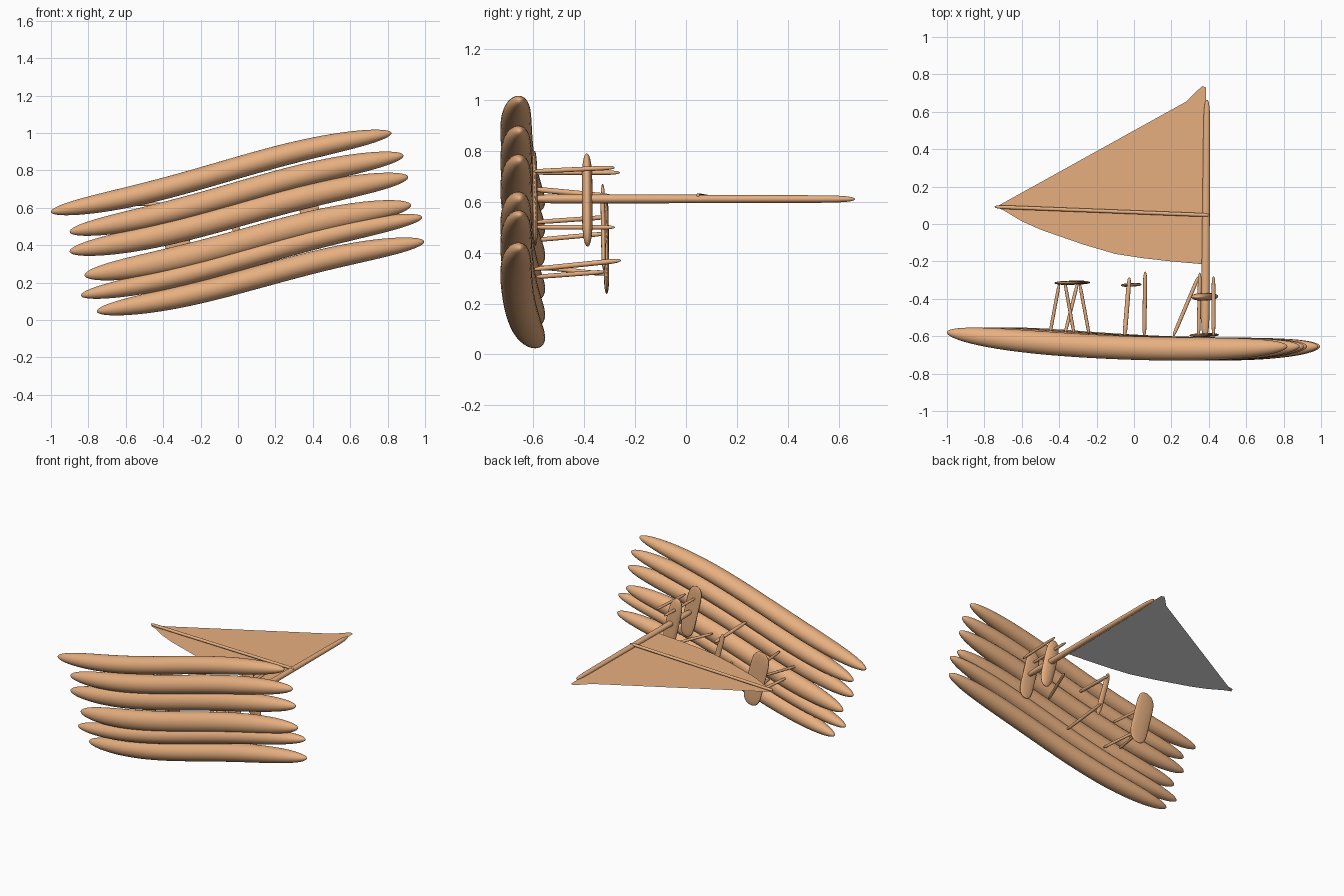
import bpy, bmesh, math
from mathutils import Vector

if "Cube" in bpy.data.objects:
    bpy.data.objects.remove(bpy.data.objects["Cube"])


def material(name, rgb):
    m = bpy.data.materials.new(name)
    m.diffuse_color = (*rgb, 1)
    m.use_nodes = True
    m.node_tree.nodes["Principled BSDF"].inputs["Base Color"].default_value = m.diffuse_color
    return m


wood = material("tan_wood", (0.80, 0.43, 0.215))
grey = material("light_grey", (0.80, 0.80, 0.80))


def finish(name, bm, smooth=True, mat=wood):
    me = bpy.data.meshes.new(name)
    bm.to_mesh(me)
    bm.free()
    me.materials.append(mat)
    ob = bpy.data.objects.new(name, me)
    bpy.context.collection.objects.link(ob)
    for p in me.polygons:
        p.use_smooth = smooth
    return ob


def rounded_bar(name, a, b, ru, rv, power=8, offset=None, taper=1.0, rings=28, sides=20):
    """Bar from a to b with rounded ends; rv is the half thickness towards y."""
    a, b = Vector(a), Vector(b)
    d = (b - a).normalized()
    ref = Vector((0, 1, 0)) if abs(d.y) < 0.7 else Vector((0, 0, 1))
    u = d.cross(ref).normalized()
    v = u.cross(d)
    bm = bmesh.new()
    loops = []
    for i in range(1, rings):
        t = 0.5 - 0.5 * math.cos(math.pi * i / rings)
        c = a.lerp(b, t) + (offset(t) if offset else Vector())
        k = (1 - abs(2 * t - 1) ** power) ** 0.5 * (1 + (taper - 1) * t)
        loops.append([bm.verts.new(c + u * (ru * k * math.cos(w)) + v * (rv * k * math.sin(w)))
                      for w in (2 * math.pi * j / sides for j in range(sides))])
    tips = bm.verts.new(a), bm.verts.new(b)
    for p, q in zip(loops, loops[1:]):
        for j in range(sides):
            bm.faces.new((p[j], p[(j + 1) % sides], q[(j + 1) % sides], q[j]))
    for j in range(sides):
        n = (j + 1) % sides
        bm.faces.new((tips[0], loops[0][n], loops[0][j]))
        bm.faces.new((tips[1], loops[-1][j], loops[-1][n]))
    bmesh.ops.recalc_face_normals(bm, faces=bm.faces)
    return finish(name, bm)


# Raft logs: left x, left z, right x, right z, half height
logs = [(-1.0, 0.577, 0.82, 1.0, 0.058), (-0.9, 0.47, 0.885, 0.88, 0.062),
        (-0.9, 0.365, 0.91, 0.765, 0.065), (-0.82, 0.237, 0.925, 0.615, 0.068),
        (-0.84, 0.13, 0.985, 0.55, 0.057), (-0.755, 0.045, 0.995, 0.42, 0.06)]


def log_bend(t):
    return Vector((0, -0.17 * t * (1 - t), -0.017 * math.sin(2 * math.pi * t)))


for i, (x0, z0, x1, z1, r) in enumerate(logs):
    rounded_bar(f"raft_log_{i + 1}", (x0, -0.58, z0), (x1, -0.655, z1),
                r, 0.063, 4, log_bend, rings=48, sides=28)

# Bench seat on four splayed legs
rounded_bar("bench_seat", (-0.28, -0.312, 0.24), (-0.38, -0.316, 0.63), 0.068, 0.011, 6)
bench_legs = [((-0.24, -0.59, 0.305), (-0.29, -0.32, 0.325)),
              ((-0.37, -0.59, 0.345), (-0.30, -0.31, 0.315)),
              ((-0.32, -0.59, 0.52), (-0.37, -0.31, 0.54)),
              ((-0.45, -0.59, 0.45), (-0.40, -0.32, 0.475))]
for i, (a, b) in enumerate(bench_legs):
    rounded_bar(f"bench_leg_{i + 1}", a, b, 0.009, 0.009)

# Rail with two posts
rounded_bar("rail_bar", (0.033, -0.323, 0.33), (-0.062, -0.328, 0.67), 0.02, 0.009, 6)
rounded_bar("rail_post_upper", (-0.05, -0.60, 0.65), (-0.025, -0.285, 0.62), 0.012, 0.011)
rounded_bar("rail_post_lower", (0.055, -0.60, 0.335), (0.06, -0.255, 0.37), 0.011, 0.010)

# Mast step boards and stays
rounded_bar("mast_base_board", (0.42, -0.592, 0.43), (0.33, -0.596, 0.80), 0.052, 0.010, 6)
rounded_bar("mast_brace_board", (0.42, -0.387, 0.425), (0.335, -0.39, 0.79), 0.05, 0.021, 4)
stays = [((0.21, -0.60, 0.50), (0.345, -0.28, 0.50)),
         ((0.345, -0.60, 0.715), (0.352, -0.26, 0.715)),
         ((0.425, -0.60, 0.72), (0.425, -0.28, 0.735))]
for i, (a, b) in enumerate(stays):
    rounded_bar(f"mast_stay_{i + 1}", a, b, 0.010, 0.009)

# Mast and boom
rounded_bar("mast", (0.38, -0.61, 0.612), (0.39, 0.665, 0.611), 0.023, 0.019, 16, taper=0.75)
rounded_bar("boom", (-0.745, 0.092, 0.617), (0.405, 0.047, 0.624), 0.010, 0.010, 40)

# Sail cloth: tan upper sheet and grey under sheet
outline = [(-0.74, 0.09), (-0.70, 0.075), (-0.60, 0.015), (-0.50, -0.03), (-0.40, -0.065),
           (-0.27, -0.11), (-0.10, -0.16), (0.05, -0.183), (0.20, -0.20), (0.37, -0.215),
           (0.385, 0.62), (0.385, 0.73), (0.365, 0.737), (0.34, 0.715), (0.28, 0.655)]
for name, z, mat in (("sail_upper", 0.608, wood), ("sail_under", 0.604, grey)):
    bm = bmesh.new()
    pts = outline if mat is wood else outline[::-1]
    bm.faces.new([bm.verts.new((x, y, z)) for x, y in pts])
    bmesh.ops.triangulate(bm, faces=bm.faces)
    finish(name, bm, False, mat)
